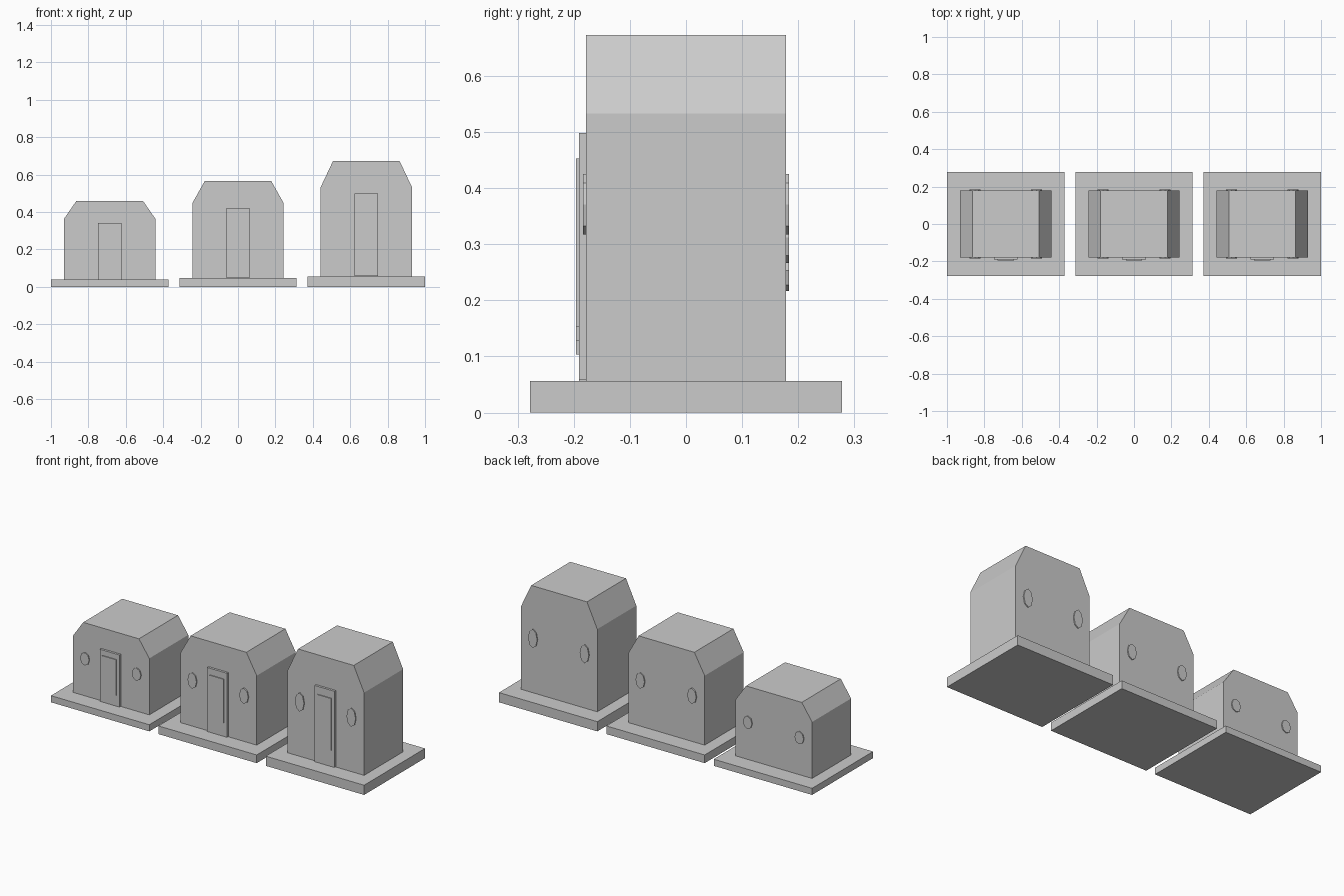
import bpy
import math

old = bpy.data.objects.get("Cube")
if old:
    bpy.data.objects.remove(old, do_unlink=True)

grey = bpy.data.materials.new("plain grey")
grey.use_nodes = True
color = (0.6, 0.6, 0.6, 1)
grey.diffuse_color = color
grey.node_tree.nodes["Principled BSDF"].inputs["Base Color"].default_value = color


def prism(name, outline, y_front, y_back):
    """Extrude a counter-clockwise (x, z) outline from front to back."""
    n = len(outline)
    verts = [(x, y, z) for y in (y_front, y_back) for x, z in outline]
    faces = [tuple(range(n)), tuple(reversed(range(n, 2 * n)))]
    for i in range(n):
        j = (i + 1) % n
        faces.append((i, i + n, j + n, j))
    mesh = bpy.data.meshes.new(name)
    mesh.from_pydata(verts, [], faces)
    mesh.materials.append(grey)
    obj = bpy.data.objects.new(name, mesh)
    bpy.context.collection.objects.link(obj)
    return obj


def block(name, half_width, bottom, top, y_front, y_back):
    outline = [(-half_width, bottom), (half_width, bottom),
               (half_width, top), (-half_width, top)]
    return prism(name, outline, y_front, y_back)


def disc(name, x, z, rx, rz, y_front, y_back, sides=8):
    angles = [2 * math.pi * i / sides for i in range(sides)]
    outline = [(x + rx * math.cos(a), z + rz * math.sin(a)) for a in angles]
    return prism(name, outline, y_front, y_back)


WALL = 0.178    # half depth of a house


def house(label, x, height_scale):
    # ground slab
    parts = [block(label + "_slab", 0.314, 0, 0.056, -0.278, 0.278)]

    # walls with the sloped roof shoulders
    half = [(0.244, 0.056), (0.244, 0.533), (0.178, 0.673)]
    outline = half + [(-px, pz) for px, pz in reversed(half)]
    parts.append(prism(label + "_body", outline, -WALL, WALL))

    # door and its raised panel
    parts.append(block(label + "_door", 0.063, 0.058, 0.498, -0.191, -WALL))
    parts.append(block(label + "_door_panel", 0.044, 0.152, 0.453, -0.196, -0.191))

    # round windows, front and back
    for side, sx in (("right", -1), ("left", 1)):
        for end, y0, y1 in (("front", -0.184, -WALL), ("back", WALL, 0.184)):
            parts.append(disc(f"{label}_{end}_{side}_window", sx * 0.165, 0.371,
                              0.029, 0.054, y0, y1))

    # set each house in place at its own height
    for part in parts:
        part.location.x = x
        part.scale.z = height_scale


house("short_house", -0.686, 0.683)
house("middle_house", 0, 0.84)
house("tall_house", 0.686, 1)
